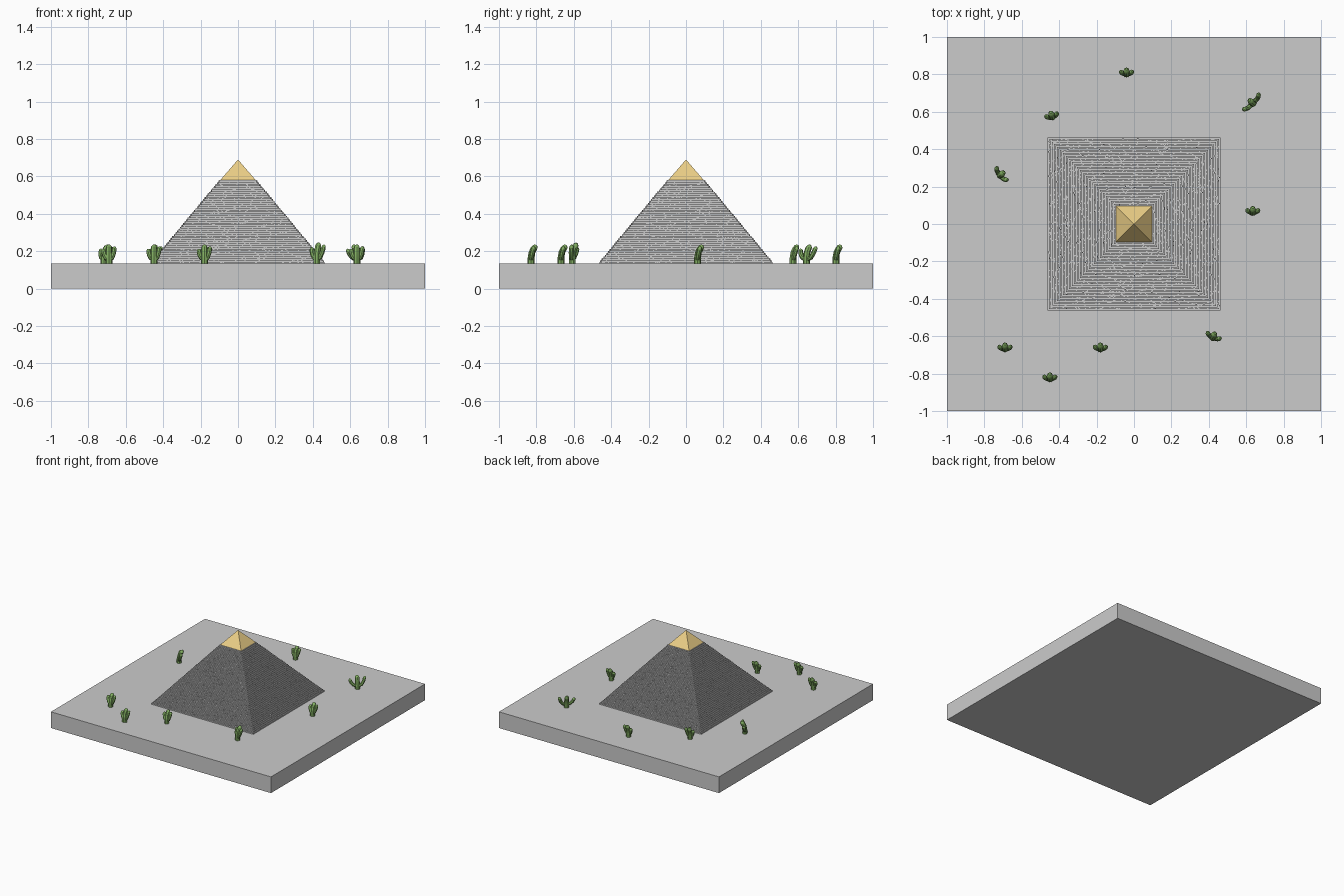
import bpy, bmesh, math, random
from mathutils import Matrix, Vector

if "Cube" in bpy.data.objects:
    bpy.data.objects.remove(bpy.data.objects["Cube"])

random.seed(4)
GROUND, APEX, HALF, CAP_Z = 0.133, 0.69, 0.462, 0.58
LAYERS = 45


def material(name, color):
    m = bpy.data.materials.new(name)
    m.diffuse_color = (*color, 1)
    m.use_nodes = True
    m.node_tree.nodes["Principled BSDF"].inputs["Base Color"].default_value = m.diffuse_color
    return m


def add_box(bm, center, size):
    mat = Matrix.Translation(center) @ Matrix.Diagonal((*size, 1))
    bmesh.ops.create_cube(bm, size=1, matrix=mat)


def finish(bm, name, mat=None):
    me = bpy.data.meshes.new(name)
    bm.to_mesh(me)
    bm.free()
    ob = bpy.data.objects.new(name, me)
    bpy.context.collection.objects.link(ob)
    if mat:
        me.materials.append(mat)
    return ob


gold = material("gold", (0.83, 0.62, 0.24))
green = material("cactus_green", (0.22, 0.42, 0.12))

# Square ground slab
bm = bmesh.new()
add_box(bm, (0, 0, GROUND / 2), (2, 2, GROUND))
finish(bm, "ground_slab")

# Finely stepped pyramid body
step_z = (CAP_Z - GROUND) / LAYERS
step_x = HALF * step_z / (APEX - GROUND)
bm = bmesh.new()
for i in range(LAYERS):
    h = HALF - i * step_x
    add_box(bm, (0, 0, GROUND + (i + 0.5) * step_z), (2 * h, 2 * h, step_z))
finish(bm, "stepped_pyramid")

# Loose little stones scattered along the steps, giving the rough masonry
bm = bmesh.new()
for i in range(1, LAYERS):
    h = HALF - i * step_x
    z = GROUND + i * step_z
    for side in range(4):
        turn = Matrix.Rotation(side * math.pi / 2, 4, 'Z')
        for _ in range(int(h * 2 / step_x * 0.16)):
            w = random.uniform(0.5, 1.1) * step_x
            t = random.uniform(0.4, 0.85) * step_z
            pos = turn @ Vector((random.uniform(-h, h), -h - step_x * 0.25, z + t / 2))
            dims = (w, step_x * 0.7, t) if side % 2 == 0 else (step_x * 0.7, w, t)
            add_box(bm, pos, dims)
finish(bm, "pyramid_stones")

# Golden capstone
bm = bmesh.new()
bmesh.ops.create_cone(bm, cap_ends=True, segments=4, radius1=0.095 * math.sqrt(2),
                      radius2=0, depth=APEX - CAP_Z,
                      matrix=Matrix.Translation((0, 0, (APEX + CAP_Z) / 2))
                      @ Matrix.Rotation(math.pi / 4, 4, 'Z'))
finish(bm, "golden_capstone", gold)


# Cacti: a leaning trunk with two raised arms, each a rounded tube
def add_limb(curve, points):
    s = curve.splines.new('POLY')
    s.points.add(len(points) - 1)
    for p, (x, y, z, r) in zip(s.points, points):
        p.co = (x, y, z, 1)
        p.radius = r


def cactus(name, x, y, angle, spread=1.0, height=1.0):
    cu = bpy.data.curves.new(name, 'CURVE')
    cu.dimensions = '3D'
    cu.bevel_depth = 0.017
    cu.bevel_resolution = 2
    cu.use_fill_caps = True
    add_limb(cu, [(0, -0.008, -0.005, 1.1), (0, -0.008, 0.03, 1.1), (0, -0.004, 0.06, 1.0),
                  (0, 0.006, 0.08, 1.0), (0, 0.014, 0.092, 0.85), (0, 0.018, 0.1, 0.4)])
    for s, lift in ((-1, 0.9), (1, 1.05)):
        k = s * spread
        add_limb(cu, [(0, -0.008, 0.02, 0.7), (0.016 * k, -0.007, 0.032, 0.75),
                      (0.024 * k, -0.003, 0.052 * lift, 0.75),
                      (0.028 * k, 0.002, 0.072 * lift, 0.75),
                      (0.030 * k, 0.005, 0.082 * lift, 0.6),
                      (0.031 * k, 0.006, 0.088 * lift, 0.25)])
    ob = bpy.data.objects.new(name, cu)
    bpy.context.collection.objects.link(ob)
    cu.materials.append(green)
    ob.location = (x, y, GROUND)
    ob.rotation_euler.z = math.radians(angle)
    ob.scale.z = height
    bpy.ops.object.select_all(action='DESELECT')
    ob.select_set(True)
    bpy.context.view_layer.objects.active = ob
    bpy.ops.object.convert(target='MESH')
    bpy.ops.object.shade_smooth_by_angle(angle=math.radians(40))


PLANTS = [(-0.04, 0.81, 0), (0.63, 0.65, 45, 1.9), (-0.44, 0.58, 15), (-0.71, 0.265, -50, 1.4),
          (0.635, 0.07, 0), (0.425, -0.6, -25, 1.2, 1.1), (-0.69, -0.66, 0),
          (-0.18, -0.66, 0), (-0.45, -0.82, 0)]
for n, plant in enumerate(PLANTS, 1):
    cactus(f"cactus_{n}", *plant)
